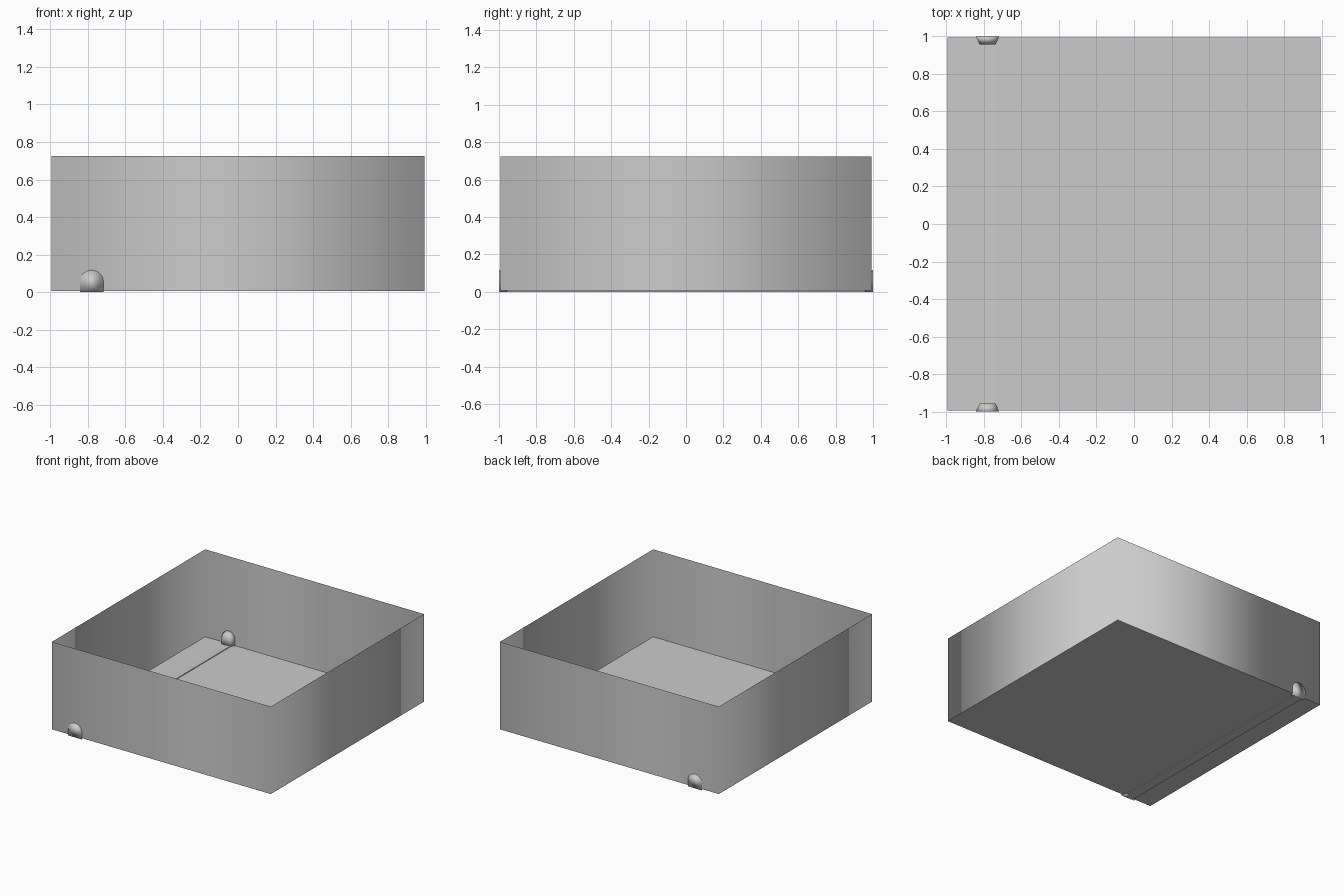
import bpy, math

if "Cube" in bpy.data.objects:
    bpy.data.objects.remove(bpy.data.objects["Cube"])

CX = -0.78      # centre line of the track
S = 0.993       # half width of the box
FLOOR = 0.007


def make(name, verts, faces, smooth=False):
    me = bpy.data.meshes.new(name)
    me.from_pydata(verts, [], faces)
    me.update()
    for p in me.polygons:
        p.use_smooth = smooth
    ob = bpy.data.objects.new(name, me)
    bpy.context.collection.objects.link(ob)
    return ob


def arch(half, height, n=16):
    # upright sides topped by a half circle
    top = height - half
    pts = [(half, 0)]
    pts += [(half * math.cos(math.pi * i / n), top + half * math.sin(math.pi * i / n))
            for i in range(n + 1)]
    return pts + [(-half, 0)]


def end_arch(name, side):
    # tapered arch plug, wide outside and narrow inside
    rings = [(1.0, arch(0.063, 0.117)), (0.957, arch(0.042, 0.088))]
    verts = [(CX + x, side * y, z) for y, ring in rings for x, z in ring]
    n = len(rings[0][1])
    faces = [(i, (i + 1) % n, n + (i + 1) % n, n + i) for i in range(n)]
    faces += [tuple(range(n))[::-1], tuple(range(n, 2 * n))]
    if side > 0:
        faces = [f[::-1] for f in faces]
    make(name, verts, faces, True)


# thin open walls with soft corners
corners = [(-S, -S), (S, -S), (S, S), (-S, S)]
verts = [(x, y, z) for z in (FLOOR, 0.724) for x, y in corners]
make("walls", verts, [(i, (i + 1) % 4, 4 + (i + 1) % 4, 4 + i) for i in range(4)], True)

# floor
make("floor", [(x, y, FLOOR) for x, y in corners], [(0, 1, 2, 3)])

# shallow track strip between the arches, a little raised on one side
profile = [(-0.822, 0.0), (-0.738, 0.0), (-0.738, 0.013), (-0.797, 0.008), (-0.822, 0.008)]
n = len(profile)
verts = [(x, y, z) for y in (-0.985, 0.985) for x, z in profile]
faces = [(i, (i + 1) % n, n + (i + 1) % n, n + i)[::-1] for i in range(n)]
faces += [tuple(range(n)), tuple(range(n, 2 * n))[::-1]]
make("track_strip", verts, [f[::-1] for f in faces][:n] + faces[n:])

# arches at both ends
end_arch("front_arch", -1)
end_arch("back_arch", 1)
